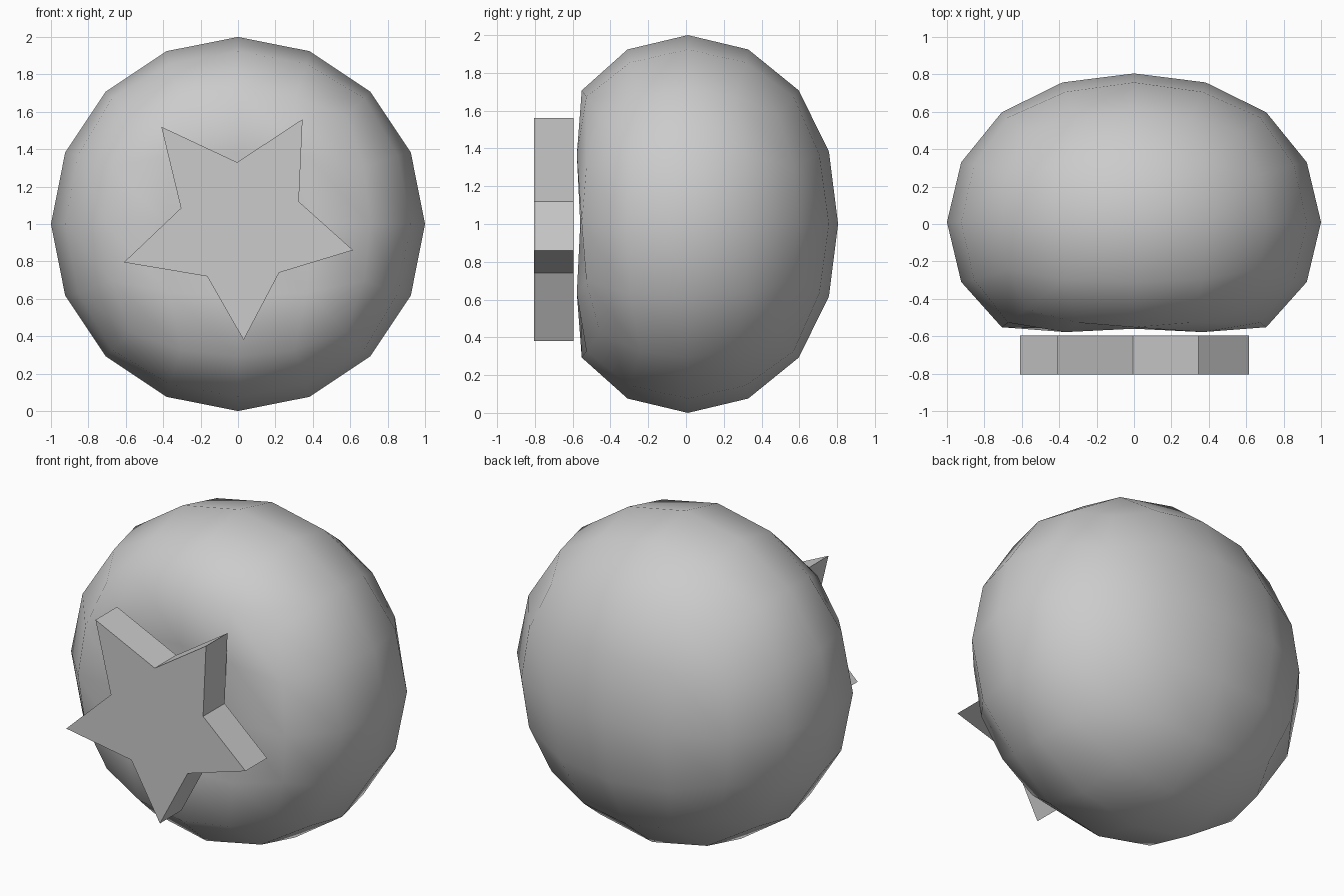
import bpy, bmesh
from mathutils import Vector

if "Cube" in bpy.data.objects:
    bpy.data.objects.remove(bpy.data.objects["Cube"])


def make_object(name, bm, smooth):
    bmesh.ops.recalc_face_normals(bm, faces=bm.faces[:])
    for f in bm.faces:
        f.smooth = smooth
    mesh = bpy.data.meshes.new(name)
    bm.to_mesh(mesh)
    bm.free()
    obj = bpy.data.objects.new(name, mesh)
    bpy.context.collection.objects.link(obj)
    return obj


# Depth of the body: unit-sphere y -> model y (dimpled at the front)
DEPTH = [(-1, -0.45), (-0.924, -0.56), (-0.855, -0.578), (-0.707, -0.552),
         (-0.383, -0.31), (0, 0.01), (0.383, 0.33), (0.707, 0.597),
         (0.924, 0.757), (1, 0.805)]


def depth(d):
    d = max(-1.0, min(1.0, d))
    for (a, ya), (b, yb) in zip(DEPTH, DEPTH[1:]):
        if d <= b:
            return ya + (yb - ya) * (d - a) / (b - a)
    return DEPTH[-1][1]


# Body: cube divided twice into a ball, then flattened in depth
bm = bmesh.new()
bmesh.ops.create_cube(bm, size=2)
for v in bm.verts:
    v.co.normalize()
for level in range(2):
    bmesh.ops.subdivide_edges(bm, edges=bm.edges[:], cuts=1, use_grid_fill=True)
    for v in bm.verts:
        v.co.normalize()
for v in bm.verts:
    v.co = Vector((v.co.x, depth(v.co.y), v.co.z + 1))
make_object("body", bm, True)

# Star: slightly tilted outline extruded in front of the dimple
OUTLINE = [(-0.41, 1.52), (-0.005, 1.33), (0.345, 1.56), (0.325, 1.12),
           (0.615, 0.86), (0.22, 0.74), (0.03, 0.38), (-0.165, 0.72),
           (-0.61, 0.795), (-0.305, 1.085)]
bm = bmesh.new()
face = bm.faces.new([bm.verts.new((x, -0.805, z)) for x, z in OUTLINE])
back = bmesh.ops.extrude_face_region(bm, geom=[face], use_keep_orig=True)
bmesh.ops.translate(bm, vec=(0, 0.21, 0),
                    verts=[g for g in back["geom"] if isinstance(g, bmesh.types.BMVert)])
make_object("star", bm, False)
